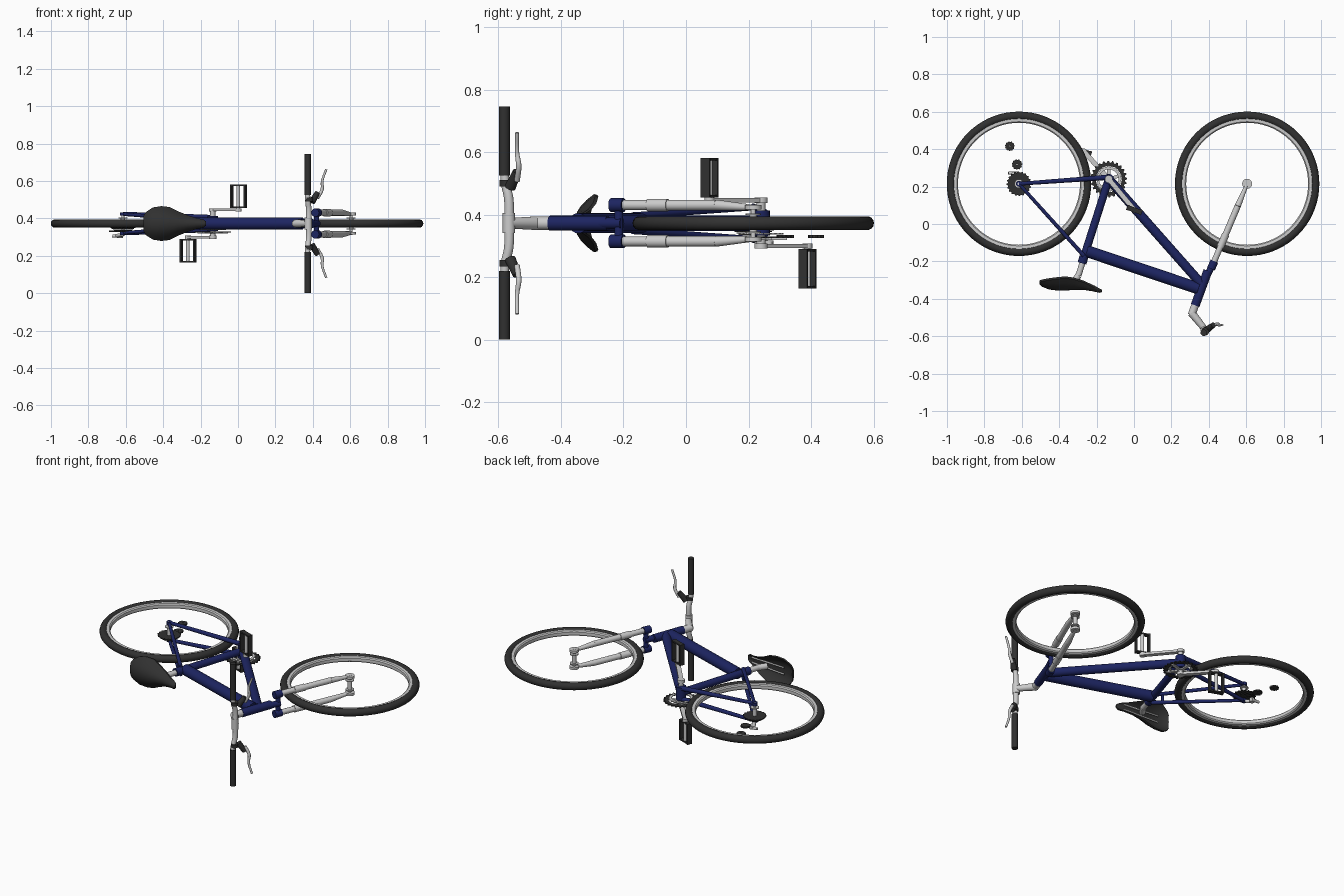
import bpy, bmesh, math
from mathutils import Vector, Matrix

if "Cube" in bpy.data.objects:
    bpy.data.objects.remove(bpy.data.objects["Cube"])

ZC = 0.3725  # centre plane of the bike, which lies on its side


def material(name, c):
    m = bpy.data.materials.new(name)
    m.diffuse_color = (*c, 1)
    m.use_nodes = True
    m.node_tree.nodes["Principled BSDF"].inputs["Base Color"].default_value = m.diffuse_color
    return m


BLUE = material("blue_paint", (0.012, 0.018, 0.12))
DARK = material("black_rubber", (0.03, 0.03, 0.03))


def finish(name, bm, mat=None):
    bmesh.ops.recalc_face_normals(bm, faces=bm.faces)
    me = bpy.data.meshes.new(name)
    bm.to_mesh(me)
    bm.free()
    ob = bpy.data.objects.new(name, me)
    bpy.context.collection.objects.link(ob)
    if mat:
        me.materials.append(mat)
    bpy.ops.object.select_all(action='DESELECT')
    ob.select_set(True)
    bpy.context.view_layer.objects.active = ob
    bpy.ops.object.shade_smooth_by_angle(angle=math.radians(40))
    return ob


def P(x, y, z=0):
    """Point with z measured from the centre plane."""
    return Vector((x, y, ZC + z))


def tube(name, a, b, r1, r2=None, mat=None, n=20):
    bm = bmesh.new()
    d = b - a
    m = Matrix.Translation((a + b) / 2) @ d.to_track_quat('Z', 'Y').to_matrix().to_4x4()
    bmesh.ops.create_cone(bm, cap_ends=True, segments=n, radius1=r1,
                          radius2=r1 if r2 is None else r2, depth=d.length, matrix=m)
    return finish(name, bm, mat)


def box(name, c, size, ang=0, mat=None):
    bm = bmesh.new()
    m = Matrix.Translation(c) @ Matrix.Rotation(ang, 4, 'Z') @ Matrix.Diagonal((*size, 1))
    bmesh.ops.create_cube(bm, size=1, matrix=m)
    return finish(name, bm, mat)


def ring(name, c, profile, mat=None, n=72):
    """Revolve a closed (radius, z) profile about z."""
    bm = bmesh.new()
    rows = [[bm.verts.new(c + Vector((r * math.cos(t), r * math.sin(t), z))) for r, z in profile]
            for t in (2 * math.pi * i / n for i in range(n))]
    k = len(profile)
    for i in range(n):
        for j in range(k):
            a, b = rows[i], rows[(i + 1) % n]
            bm.faces.new((a[j], b[j], b[(j + 1) % k], a[(j + 1) % k]))
    return finish(name, bm, mat)


def gear(name, c, r_in, r_out, tooth, teeth, h, mat):
    """Toothed ring of thickness h."""
    bm = bmesh.new()
    n = teeth * 4
    rows = []
    for i in range(n):
        t = 2 * math.pi * i / n
        r = r_out if i % 4 < 2 else r_out - tooth
        u = Vector((math.cos(t), math.sin(t), 0))
        rows.append([bm.verts.new(c + u * q + Vector((0, 0, z)))
                     for q, z in ((r_in, -h / 2), (r, -h / 2), (r, h / 2), (r_in, h / 2))])
    for i in range(n):
        a, b = rows[i], rows[(i + 1) % n]
        for j in range(4):
            bm.faces.new((a[j], b[j], b[(j + 1) % 4], a[(j + 1) % 4]))
    return finish(name, bm, mat)


def pipe(name, pts, radii, mat=None):
    """Smooth bent tube through points."""
    cu = bpy.data.curves.new(name, 'CURVE')
    cu.dimensions = '3D'
    cu.bevel_depth, cu.bevel_resolution, cu.use_fill_caps = 1, 4, True
    s = cu.splines.new('BEZIER')
    s.bezier_points.add(len(pts) - 1)
    for bp, p, r in zip(s.bezier_points, pts, radii):
        bp.co, bp.radius = p, r
        bp.handle_left_type = bp.handle_right_type = 'AUTO'
    s.resolution_u = 6
    ob = bpy.data.objects.new(name, cu)
    bpy.context.collection.objects.link(ob)
    if mat:
        cu.materials.append(mat)


REAR, FRONT, BB = (-0.615, 0.215), (0.605, 0.215), (-0.135, 0.24)

# wheels
for tag, c in (("rear", REAR), ("front", FRONT)):
    circ = [(0.3635 + 0.0225 * math.cos(a), 0.0225 * math.sin(a))
            for a in (2 * math.pi * i / 14 for i in range(14))]
    ring(tag + "_tire", P(*c), circ, DARK)
    ring(tag + "_rim", P(*c), [(0.326, -0.009), (0.332, -0.015), (0.352, -0.016),
                               (0.352, 0.016), (0.332, 0.015), (0.326, 0.009)])
    tube(tag + "_axle", P(*c, -0.06), P(*c, 0.06), 0.008)
    tube(tag + "_hub", P(*c, -0.03), P(*c, 0.03), 0.012)
    for s in (-1, 1):
        tube(tag + "_hub_flange", P(*c, s * 0.026), P(*c, s * 0.031), 0.024)

# main frame tubes
tube("seat_tube", P(*BB), P(-0.272, -0.19), 0.021, mat=BLUE)
tube("top_tube", P(-0.252, -0.145), P(0.345, -0.345), 0.032, mat=BLUE)
tube("down_tube", P(*BB), P(0.36, -0.32), 0.025, mat=BLUE)
tube("head_tube", P(0.395, -0.25), P(0.327, -0.435), 0.024, mat=BLUE)
tube("bottom_bracket", P(*BB, -0.04), P(*BB, 0.04), 0.028, mat=BLUE)
tube("crank_axle", P(*BB, -0.08), P(*BB, 0.08), 0.014)
for s in (-1, 1):
    tube("chain_stay", P(BB[0], 0.25, s * 0.032), P(*REAR, s * 0.053), 0.014, 0.010, BLUE)
    tube("seat_stay", P(-0.268, -0.17, s * 0.024), P(*REAR, s * 0.05), 0.011, 0.009, BLUE)
    tube("rear_dropout", P(*REAR, s * 0.042), P(*REAR, s * 0.06), 0.016, mat=BLUE)
tube("seat_stay_bridge", P(-0.312, -0.125, -0.028), P(-0.312, -0.125, 0.028), 0.008, mat=BLUE)

# seat post and seat
tube("seat_collar", P(-0.268, -0.175), P(-0.278, -0.21), 0.024, mat=BLUE)
tube("seat_post", P(-0.27, -0.19), P(-0.297, -0.275), 0.016)
tube("seat_clamp", P(-0.297, -0.275), P(-0.325, -0.315), 0.018)
for s in (-1, 1):
    tube("seat_rail", P(-0.44, -0.318, s * 0.02), P(-0.21, -0.335, s * 0.015), 0.005)
stations = [(-0.505, .042, -.322, .01), (-0.492, .062, -.335, .028), (-0.455, .086, -.350, .05),
            (-0.41, .093, -.356, .062), (-0.365, .088, -.356, .066), (-0.32, .065, -.352, .055),
            (-0.27, .045, -.352, .04), (-0.22, .029, -.360, .024), (-0.185, .022, -.368, .014),
            (-0.172, .012, -.364, .008)]
bm = bmesh.new()
rows = []
for x, w, top, droop in stations:
    ts = [i / 5 for i in range(-5, 6)]
    up = [P(x, top + droop * abs(t) ** 2.2, w * t) for t in ts]
    thick = 0.02 if w > 0.015 else 0.01
    low = [P(x, top + droop * abs(t) ** 2.2 + thick * (1 - 0.5 * abs(t)), w * t * 0.97) for t in reversed(ts)]
    rows.append([bm.verts.new(p) for p in up + low])
for a, b in zip(rows, rows[1:]):
    k = len(a)
    for j in range(k):
        bm.faces.new((a[j], b[j], b[(j + 1) % k], a[(j + 1) % k]))
bm.faces.new(rows[0])
bm.faces.new(rows[-1])
finish("seat", bm, DARK)

# suspension fork
tube("fork_steerer", P(0.425, -0.205), P(0.385, -0.29), 0.018, mat=BLUE)
tube("fork_crown", P(0.42, -0.215, -0.06), P(0.42, -0.215, 0.06), 0.014, mat=BLUE)
for s in (-1, 1):
    leg = lambda t, z=0.058: P(0.412, -0.24, s * z).lerp(P(*FRONT, s * z), t)
    tube("fork_crown_end", leg(0), leg(0.09), 0.022, mat=BLUE)
    tube("fork_upper_leg", leg(0.08), leg(0.27), 0.016)
    tube("fork_seal", leg(0.26), leg(0.4), 0.020)
    tube("fork_lower_leg", leg(0.4), leg(0.74), 0.017)
    tube("fork_leg_tip", leg(0.74), leg(1, 0.05), 0.017, 0.009)
    tube("front_dropout", P(*FRONT, s * 0.044), P(*FRONT, s * 0.058), 0.027)

# stem
tube("stem_riser", P(0.332, -0.42), P(0.308, -0.487), 0.021)
tube("stem_arm", P(0.308, -0.475), P(0.378, -0.562), 0.022, 0.017)
tube("stem_clamp", P(0.376, -0.566, -0.032), P(0.376, -0.566, 0.032), 0.02)

# handlebar, grips and brake levers
bar = [(-0.2, .373, -.580), (-0.13, .373, -.578), (-0.08, .378, -.567), (0, .378, -.566)]
bar += [(-z, x, y) for z, x, y in reversed(bar[:3])]
pipe("handlebar", [P(x, y, z) for z, x, y in bar], [0.013, 0.014, 0.015, 0.016, 0.015, 0.014, 0.013])
for s in (-1, 1):
    tube("grip", P(.373, -.581, s * 0.153), P(.373, -.581, s * ZC), 0.0175, mat=DARK)
    tube("brake_clamp", P(.380, -.575, s * 0.118), P(.380, -.575, s * 0.138), 0.021, mat=DARK)
    tube("brake_body", P(.395, -.562, s * 0.115), P(.425, -.54, s * 0.165), 0.018, 0.014, DARK)
    pipe("brake_lever", [P(.425, -.54, s * .135), P(.450, -.535, s * .185), P(.450, -.54, s * .225),
                         P(.472, -.54, s * .290)], [0.009, 0.009, 0.007, 0.006])

# chainrings
cz = -0.045
gear("chainring", P(*BB, cz), 0.070, 0.098, 0.010, 24, 0.006, DARK)
gear("middle_chainring", P(*BB, cz + 0.012), 0.052, 0.072, 0.007, 20, 0.005, None)
for i in range(5):
    t = 2 * math.pi * i / 5 + 0.3
    box("chainring_arm", P(BB[0] + .045 * math.cos(t), BB[1] + .045 * math.sin(t), cz - 0.004),
        (0.075, 0.018, 0.008), t)

# cranks and pedals
for s, px, py in ((1, 0.002, 0.075), (-1, -0.268, 0.388)):
    a, b = P(*BB, s * 0.073), P(px, py, s * 0.073)
    d = b - a
    box("crank_arm", (a + b) / 2, (d.length, 0.026, 0.014), math.atan2(d.y, d.x))
    for q, r in ((a, 0.021), (b, 0.016)):
        h = Vector((0, 0, 0.0085))
        tube("crank_end", q - h, q + h, r)
    tube("pedal_axle", P(px, py, s * 0.07), P(px, py, s * 0.2), 0.010)
    ang = math.radians(-20)
    u = Vector((math.cos(ang), math.sin(ang), 0))
    for k in (-1, 1):
        box("pedal_side", P(px, py, s * 0.145) + u * k * 0.038, (0.009, 0.03, 0.126), ang, DARK)
    for z in (0.086, 0.204):
        box("pedal_end", P(px, py, s * z), (0.08, 0.026, 0.008), ang, DARK)

# rear sprockets
for i in range(6):
    gear("sprocket", P(*REAR, -0.022 - i * 0.0045), 0.012, 0.066 - i * 0.006, 0.006, 20 - 2 * i, 0.003, DARK)

# derailleur
for x, y, r in ((-0.625, 0.318, 0.028), (-0.664, 0.416, 0.026)):
    gear("jockey_wheel", P(x, y, -0.042), 0.003, r, 0.003, 11, 0.009, DARK)
tube("derailleur_hanger", P(-0.618, 0.225, -0.06), P(-0.65, 0.275, -0.066), 0.010)
tube("derailleur_body", P(-0.63, 0.265, -0.078), P(-0.63, 0.265, -0.055), 0.014)
tube("derailleur_link", P(-0.672, 0.272, -0.066), P(-0.62, 0.272, -0.07), 0.008)
